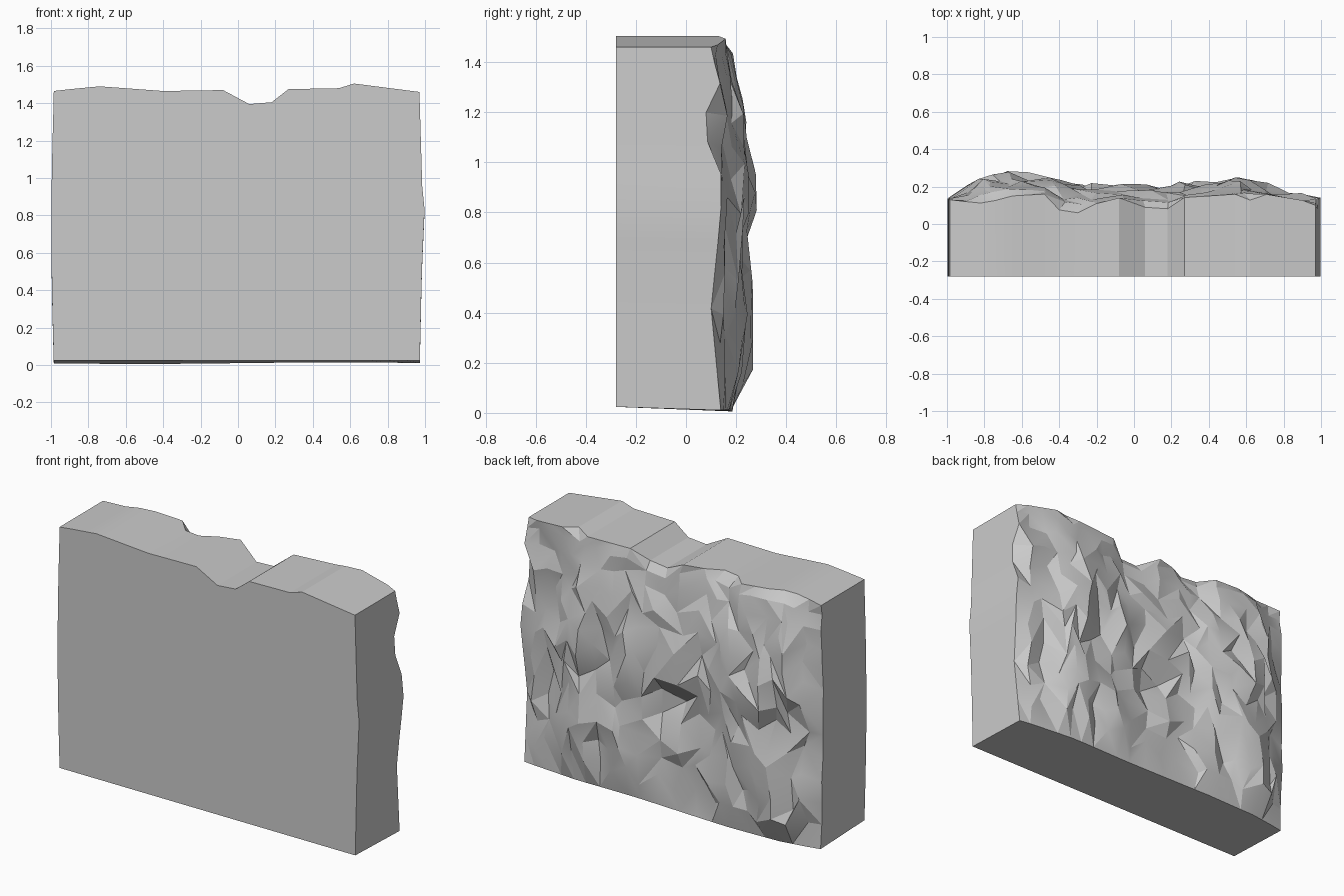
import bpy, bmesh, math, random

if "Cube" in bpy.data.objects:
    bpy.data.objects.remove(bpy.data.objects["Cube"])
random.seed(11)


def lerp(points, t):
    """Piecewise linear profile lookup."""
    if t <= points[0][0]:
        return points[0][1]
    for (a, u), (b, v) in zip(points, points[1:]):
        if t <= b:
            return u + (v - u) * (t - a) / (b - a)
    return points[-1][1]


# Profiles: skyline, depth along the wall, depth over height, top and side edges
SKY = [(-1, 1.465), (-.74, 1.49), (-.4, 1.465), (-.08, 1.47), (.06, 1.395),
       (.18, 1.405), (.27, 1.475), (.54, 1.48), (.62, 1.505), (.97, 1.46)]
RIDGE = [(-1, .14), (-.9, .20), (-.83, .25), (-.7, .285), (-.58, .275), (-.4, .23),
         (-.2, .21), (.1, .21), (.3, .225), (.4, .24), (.57, .245), (.72, .215),
         (.77, .18), (.9, .175), (1, .135)]
HEIGHT = [(0, -.07), (.2, -.01), (.4, -.005), (.58, -.04), (.8, 0), (1, 0),
          (1.2, -.025), (1.4, -.06)]
RIM = [(-1, .13), (-.8, .11), (-.65, .15), (-.48, .16), (-.43, .08), (-.3, .06),
       (-.18, .12), (-.08, .14), (.05, .09), (.2, .08), (.25, .14), (.55, .16),
       (.6, .12), (.7, .16), (1, .11)]
FOOT = [(-1, .135), (-.75, .175), (-.4, .185), (.2, .17), (.6, .175), (1, .14)]
RIGHT = [(0, .14), (.42, .10), (.8, .14), (1, .14), (1.1, .075), (1.2, .08),
         (1.3, .14), (1.45, .10)]
SIDE = [(0, .972), (.5, .983), (.83, .998), (.95, .985), (1.46, .97)]
# Chipped hollows: x, z, half width, half height, depth
DENTS = [(.42, .88, .06, .3, .06), (.82, .46, .06, .2, .04), (-.8, .73, .06, .18, .05),
         (-.19, 1.05, .14, .06, .05), (-.02, .64, .14, .07, .05), (-.27, .48, .06, .15, .05),
         (.08, .35, .06, .2, .04), (.45, .2, .05, .2, .04), (-.55, .2, .08, .15, .05),
         (-.6, 1.1, .1, .1, .05), (.7, 1.2, .05, .2, .05), (.2, 1.2, .1, .1, .03)]


def depth(x, z):
    y = lerp(RIDGE, x) + lerp(HEIGHT, z) * (1 - .5 * abs(x))
    for dx, dz, w, h, d in DENTS:
        y -= d * math.exp(-((x - dx) / w) ** 2 - ((z - dz) / h) ** 2)
    return y + random.choice((-.03, -.012, 0, .006))


# Rugged back face as a jittered grid with staggered columns
COLS = [-1, -.9, -.82, -.74, -.65, -.57, -.48, -.4, -.3, -.2, -.08, .06, .18,
        .27, .36, .45, .54, .62, .71, .8, .9, 1]
ROWS = [0, .1, .19, .28, .38, .47, .56, .65, .74, .82, .9, .96, 1]
NX, NZ = len(COLS), len(ROWS)
bm = bmesh.new()
back, front = {}, {}
for i, cx in enumerate(COLS):
    for j, v in enumerate(ROWS):
        edge_x, edge_z = i in (0, NX - 1), j in (0, NZ - 1)
        z0 = .01 + .004 * math.sin(3 * cx)
        top = lerp(SKY, cx)
        z = z0 + v * (top - z0)
        x = cx
        if i == NX - 1:
            x = lerp(SIDE, z)
        elif i == 0:
            x = -.985 - .013 * math.sin(math.pi * min(1, v * 1.02))
        if edge_x or edge_z:
            front[i, j] = bm.verts.new((x, -.28, .024 + v * (top - .024)))
        if not edge_x and not edge_z:
            x += random.uniform(-.035, .035)
            stagger = .025 if i % 2 else -.025
            z += stagger + random.uniform(-.03, .03) if v < .88 else random.uniform(-.012, .012)
        if i == NX - 1:
            y = lerp(RIGHT, z)
        elif j == NZ - 1:
            y = lerp(RIM, cx)
        elif j == 0:
            y = lerp(FOOT, cx)
        elif i == 0:
            y = .13 + random.uniform(-.01, .01)
        else:
            y = depth(x, z)
            k = max(0, (v - .8) / .3)
            y = y * (1 - k) + lerp(RIM, cx) * k
        back[i, j] = bm.verts.new((x, y, z))

for i in range(NX - 1):
    for j in range(NZ - 1):
        a, b, c, d = back[i, j], back[i + 1, j], back[i + 1, j + 1], back[i, j + 1]
        tris = ((a, b, c), (a, c, d)) if random.random() < .5 else ((a, b, d), (b, c, d))
        for t in tris:
            bm.faces.new(t)

# Flat front, sides, top and base joined around the rim
ring = ([(i, 0) for i in range(NX - 1)] + [(NX - 1, j) for j in range(NZ - 1)]
        + [(i, NZ - 1) for i in range(NX - 1, 0, -1)] + [(0, j) for j in range(NZ - 1, 0, -1)])
for p, q in zip(ring, ring[1:] + ring[:1]):
    bm.faces.new((front[p], front[q], back[q], back[p]))
bm.faces.new([front[p] for p in ring])
bmesh.ops.recalc_face_normals(bm, faces=bm.faces[:])

mesh = bpy.data.meshes.new("rock_wall")
bm.to_mesh(mesh)
bm.free()
wall = bpy.data.objects.new("rock_wall", mesh)
bpy.context.collection.objects.link(wall)
bpy.context.view_layer.objects.active = wall
wall.select_set(True)
bpy.ops.object.shade_smooth_by_angle(angle=math.radians(16))
